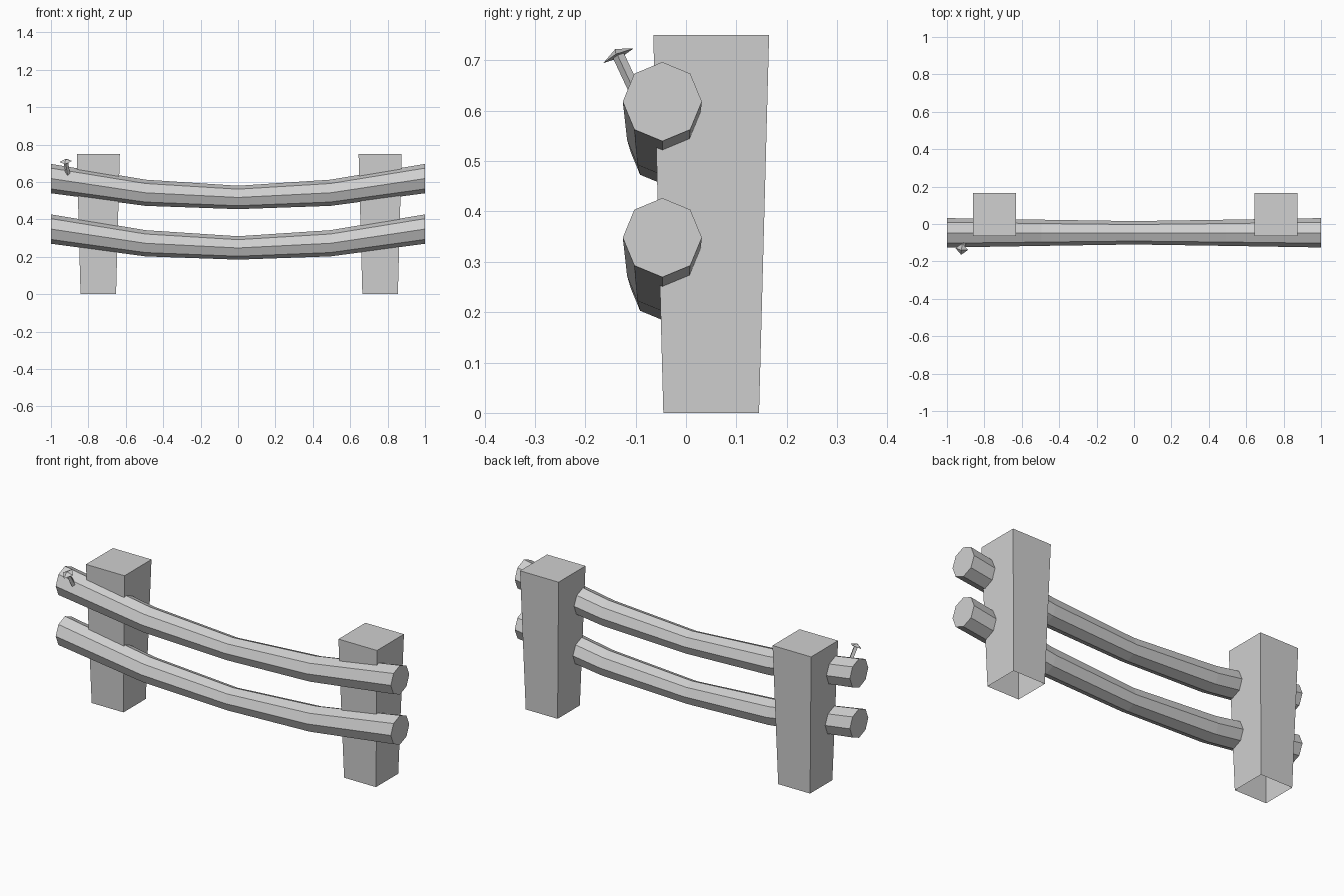
import bpy, bmesh, math
from mathutils import Vector, Matrix

old = bpy.data.objects.get("Cube")
if old:
    bpy.data.objects.remove(old, do_unlink=True)

# One plain grey for the whole fence
GREY = (0.63, 0.63, 0.63, 1)
grey = bpy.data.materials.new("plain_grey")
grey.use_nodes = True
grey.diffuse_color = GREY
bsdf = next(n for n in grey.node_tree.nodes if n.type == 'BSDF_PRINCIPLED')
bsdf.inputs["Base Color"].default_value = GREY


def finish(name, bm):
    mesh = bpy.data.meshes.new(name)
    bm.normal_update()
    bm.to_mesh(mesh)
    bm.free()
    mesh.materials.append(grey)
    obj = bpy.data.objects.new(name, mesh)
    bpy.context.collection.objects.link(obj)
    return obj


def loft(name, rings, cap_start=True, cap_end=True):
    """Skin a list of equal-sized point rings, with optional end caps."""
    bm = bmesh.new()
    loops = [[bm.verts.new(p) for p in ring] for ring in rings]
    n = len(loops[0])
    for a, b in zip(loops, loops[1:]):
        for i in range(n):
            j = (i + 1) % n
            bm.faces.new((a[i], a[j], b[j], b[i]))
    if cap_start:
        bm.faces.new(loops[0][::-1])
    if cap_end:
        bm.faces.new(loops[-1])
    return finish(name, bm)


# Square posts, widening upwards, open underneath
def square(x, y, z, half):
    return [(x + sx * half, y + sy * half, z)
            for sx, sy in ((-1, -1), (1, -1), (1, 1), (-1, 1))]


for name, x in (("right_post", -0.747), ("left_post", 0.76)):
    loft(name, [square(x, 0.05, 0, 0.095), square(x, 0.05, 0.75, 0.115)],
         cap_start=False)

# Sagging eight-sided rails, thinner in the middle: x, height, radius
SAG = [(-1, 0.618, 0.0785), (-0.495, 0.542, 0.07), (0, 0.517, 0.0625),
       (0.495, 0.542, 0.07), (1, 0.618, 0.0785)]


def octagon(x, z, r):
    return [(x, -0.047 + r * math.cos(k * math.pi / 4),
             z + r * math.sin(k * math.pi / 4)) for k in range(8)]


for name, drop in (("upper_rail", 0), ("lower_rail", 0.27)):
    loft(name, [octagon(x, z - drop, r) for x, z, r in SAG])

# Leaning nail: square shaft under a low pyramid head
axis = Vector((-0.15, -0.42, 0.9)).normalized()
place = (Matrix.Translation((-0.921, -0.134, 0.709))
         @ axis.to_track_quat('Z', 'Y').to_matrix().to_4x4()
         @ Matrix.Rotation(math.radians(12), 4, 'Z'))


def cone(name, r_low, r_high, low, high):
    bm = bmesh.new()
    bmesh.ops.create_cone(bm, cap_ends=True, segments=4, radius1=r_low,
                          radius2=r_high, depth=high - low)
    bmesh.ops.translate(bm, verts=bm.verts, vec=(0, 0, (low + high) / 2))
    bm.transform(place)
    return finish(name, bm)


cone("nail_head", 0.034, 0, 0, 0.015)
cone("nail_shaft", 0.012, 0.012, -0.085, 0)
